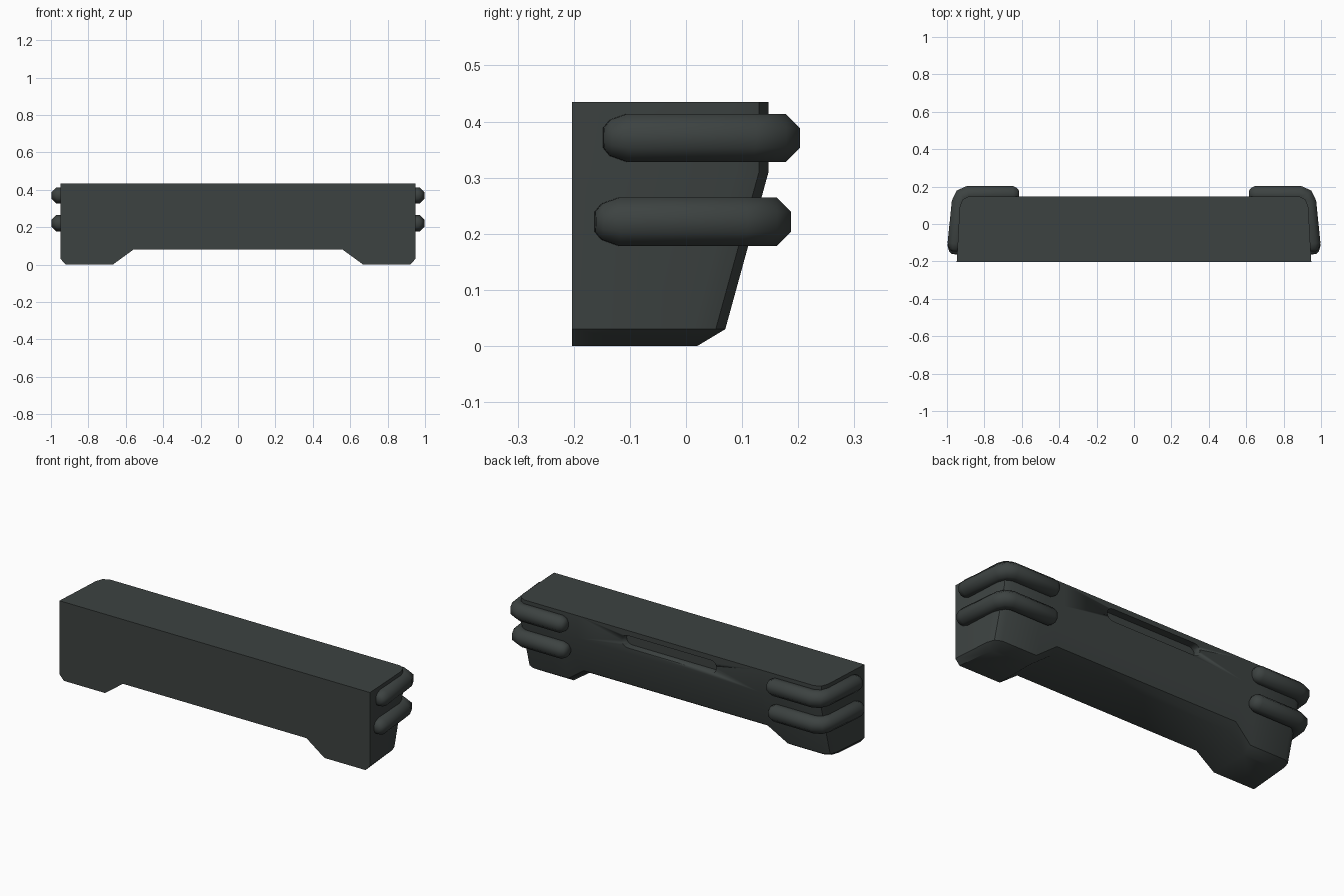
import bpy, bmesh, math
from mathutils import Vector

if "Cube" in bpy.data.objects:
    bpy.data.objects.remove(bpy.data.objects["Cube"])

mat = bpy.data.materials.new("dark grey plastic")
mat.diffuse_color = (0.046, 0.055, 0.053, 1)
mat.use_nodes = True
mat.node_tree.nodes["Principled BSDF"].inputs["Base Color"].default_value = mat.diffuse_color
FRONT = -0.203


def make_object(name, bm, angle=40):
    bmesh.ops.recalc_face_normals(bm, faces=bm.faces[:])
    me = bpy.data.meshes.new(name)
    bm.to_mesh(me)
    bm.free()
    me.materials.append(mat)
    ob = bpy.data.objects.new(name, me)
    bpy.context.collection.objects.link(ob)
    bpy.ops.object.select_all(action='DESELECT')
    ob.select_set(True)
    bpy.context.view_layer.objects.active = ob
    bpy.ops.object.shade_smooth_by_angle(angle=math.radians(angle))
    return ob


# Body: columns follow the plan outline, rows go down the wrapped rear skin
half = [(0.948, FRONT, 0), (0.932, 0.09, 0), (0.918, 0.13, 0), (0.885, 0.147, 0),
        (0.67, 0.147, 0), (0.56, 0.147, 0.08)]
outline = half + [(-x, y, b) for x, y, b in reversed(half)]
bm = bmesh.new()
cols, feet = [], []
for x, y, b in outline:
    end = abs(x) > 0.88
    s = 1 if y > 0 else 0
    lean = s * 0.077 * (0.31 - b - 0.03) / 0.28
    xb = x - math.copysign(0.027, x) if end else x
    cols.append([bm.verts.new(p) for p in (
        (x, y, 0.435), (x, y, 0.31), (x, y - lean, b + 0.03), (xb, y - lean - s * 0.05, b))])
    feet.append(None if end else bm.verts.new((x, FRONT, b)))
n = len(cols)
for a, c in zip(cols, cols[1:]):
    for r in range(3):
        bm.faces.new((a[r], a[r + 1], c[r + 1], c[r]))
bm.faces.new([c[0] for c in cols])                                   # top
bm.faces.new([c[3] for c in cols[:5]] + [feet[4]])                   # foot undersides
bm.faces.new([c[3] for c in cols[n - 5:]] + [feet[n - 5]])
for i in range(4, n - 5):                                            # notch underside
    bm.faces.new((cols[i][3], cols[i + 1][3], feet[i + 1], feet[i]))
bm.faces.new(cols[0] + [f for f in feet if f] + cols[-1][::-1])      # front
body = make_object("bumper_body", bm)

# Recessed slot with rounded ends in the rear
bm = bmesh.new()
prof = []
for side in (1, -1):
    for k in range(9):
        a = math.radians(-90 + k * 22.5)
        prof.append((side * (0.255 + 0.034 * math.cos(a)), 0.373 + side * 0.034 * math.sin(a)))
rings = [[bm.verts.new((x, y, z)) for x, z in prof] for y in (0.105, 0.25)]
for r in rings:
    bm.faces.new(r)
for i in range(len(prof)):
    j = (i + 1) % len(prof)
    bm.faces.new((rings[0][i], rings[0][j], rings[1][j], rings[1][i]))
cutter = make_object("slot_cutter", bm)
cutter.hide_render = True
cutter.hide_set(True)
mod = body.modifiers.new("slot", 'BOOLEAN')
mod.object = cutter
mod.solver = 'EXACT'
bpy.context.view_layer.objects.active = body
bpy.ops.object.modifier_apply(modifier="slot")
bpy.data.objects.remove(cutter)


# Wraparound corner rails: octagonal tube with tapered ends
def rail(name, z, back, front_end, side):
    R = 0.0465
    yc = back - 0.043
    path = [(0.615, yc, 0.42), (0.625, yc, 0.75), (0.648, yc, 1), (0.885, yc, 1),
            (0.916, yc - 0.014, 1), (0.932, yc - 0.047, 1),
            (0.954, front_end + 0.042, 1), (0.956, front_end + 0.012, 0.75),
            (0.957, front_end, 0.42)]
    pts = [Vector((side * x, y, z)) for x, y, _ in path]
    bm = bmesh.new()
    rings = []
    for i, p in enumerate(pts):
        d0 = (p - pts[i - 1]).normalized() if i else None
        d1 = (pts[i + 1] - p).normalized() if i < len(pts) - 1 else None
        t = ((d0 or d1) + (d1 or d0)).normalized()
        nrm = Vector((t.y, -t.x, 0))
        w = 1 / max(0.7, t.dot(d0 or d1))
        ring = []
        for k in range(8):
            a = math.radians(22.5 + 45 * k)
            ring.append(bm.verts.new(p + path[i][2] * R * (
                nrm * math.cos(a) * w + Vector((0, 0, math.sin(a))))))
        rings.append(ring)
    for a, b in zip(rings, rings[1:]):
        for k in range(8):
            j = (k + 1) % 8
            bm.faces.new((a[k], a[j], b[j], b[k]))
    bm.faces.new(rings[0])
    bm.faces.new(rings[-1])
    make_object(name, bm, 60)


for side, label in ((1, "right"), (-1, "left")):
    rail("upper_rail_" + label, 0.371, 0.203, -0.147, side)
    rail("lower_rail_" + label, 0.2215, 0.187, -0.162, side)
